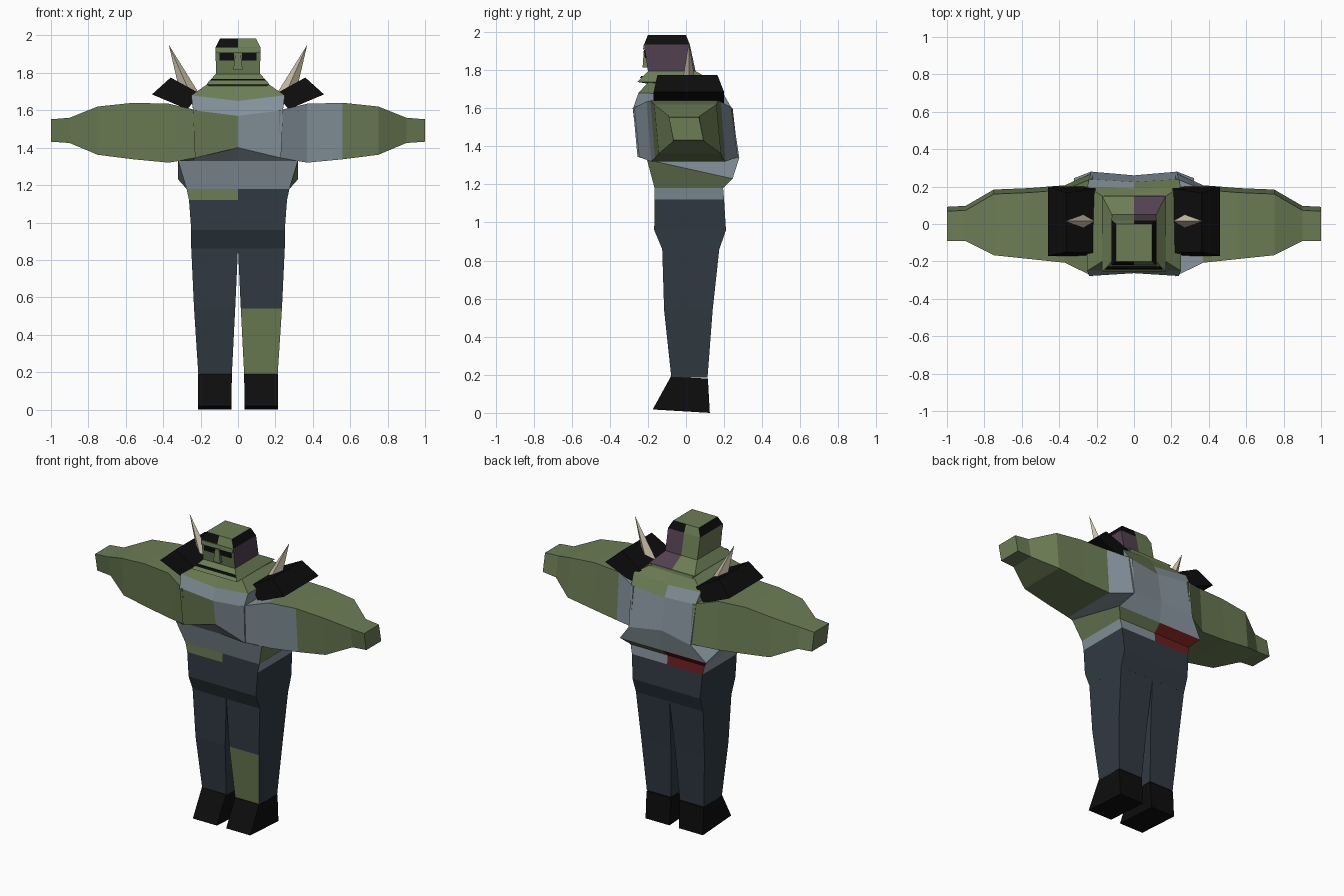
import bpy
import bmesh
from mathutils import Vector

if "Cube" in bpy.data.objects:
    bpy.data.objects.remove(bpy.data.objects["Cube"], do_unlink=True)

COLOURS = {
    "olive_skin": (0.15, 0.205, 0.09),
    "grey_shirt": (0.235, 0.29, 0.33),
    "dark_trousers": (0.03, 0.042, 0.055),
    "black_leather": (0.004, 0.004, 0.004),
    "purple_patch": (0.085, 0.052, 0.083),
    "bone": (0.6, 0.53, 0.39),
    "dark_red": (0.15, 0.013, 0.013),
}
OLIVE, GREY, TROUSERS, BLACK, PURPLE, BONE, RED = range(len(COLOURS))
materials = []
for mat_name, rgb in COLOURS.items():
    m = bpy.data.materials.new(mat_name)
    m.use_nodes = True
    m.diffuse_color = (*rgb, 1)
    shader = m.node_tree.nodes["Principled BSDF"]
    shader.inputs["Base Color"].default_value = (*rgb, 1)
    shader.inputs["Roughness"].default_value = 0.9
    materials.append(m)


def loft(name, rings, rule):
    """Closed skin through equal-sized rings; rule(centre, normal) picks a colour."""
    bm = bmesh.new()
    loops = [[bm.verts.new(p) for p in ring] for ring in rings]
    n = len(loops[0])
    for a, b in zip(loops, loops[1:]):
        for i in range(n):
            j = (i + 1) % n
            bm.faces.new((a[i], a[j], b[j], b[i]))
    bm.faces.new(loops[0])
    bm.faces.new(loops[-1])
    bmesh.ops.recalc_face_normals(bm, faces=bm.faces)
    for f in bm.faces:
        f.material_index = rule(f.calc_center_median(), f.normal)
    mesh = bpy.data.meshes.new(name)
    bm.to_mesh(mesh)
    bm.free()
    for m in materials:
        mesh.materials.append(m)
    obj = bpy.data.objects.new(name, mesh)
    bpy.context.collection.objects.link(obj)
    return obj


def plain(colour):
    return lambda c, n: colour


def body_ring(w, yf, yb, zf, zb=None, dip=0.0, lift_f=0.0, lift_b=0.0):
    """Six points: two sides plus a centre point at front and back."""
    zb = zf if zb is None else zb
    return [(-w, yf, zf), (0, yf + dip, zf + lift_f), (w, yf, zf),
            (w, yb, zb), (0, yb - dip, zb + lift_b), (-w, yb, zb)]


def rect(x0, x1, y0, y1, z0, z1=None):
    """Level or front-to-back tilted rectangle."""
    z1 = z0 if z1 is None else z1
    return [(x0, y0, z0), (x1, y0, z0), (x1, y1, z1), (x0, y1, z1)]


# Torso: hips, belt, waist, chest and shoulder slope
def torso_rule(c, n):
    front, back = c.y < -0.12, c.y > 0.13
    if c.z < 1.12:
        return TROUSERS
    if c.z < 1.18:
        if front:
            return OLIVE if c.x < 0 else TROUSERS
        return RED if back and c.x < 0 else GREY
    if c.z < 1.27:
        if front:
            return GREY
        if c.x > 0:
            return OLIVE
        return RED if back else GREY
    if c.z < 1.38:
        return GREY
    if c.z < 1.56:
        return OLIVE if front and c.x < 0 else GREY
    if c.z < 1.665:
        return OLIVE if back and c.x > 0 else GREY
    return OLIVE


loft("torso", [
    body_ring(0.25, -0.125, 0.175, 0.86),
    body_ring(0.25, -0.167, 0.21, 0.96),
    body_ring(0.262, -0.165, 0.2, 1.12),
    body_ring(0.275, -0.165, 0.195, 1.18),
    body_ring(0.32, -0.205, 0.245, 1.33, 1.23),
    body_ring(0.23, -0.255, 0.28, 1.345, 1.34, 0.02, 0.055, 0.03),
    body_ring(0.24, -0.278, 0.24, 1.6, 1.6, 0.015, -0.03, -0.02),
    body_ring(0.25, -0.25, 0.2, 1.68, 1.67, 0.01, -0.03, -0.02),
    body_ring(0.17, -0.2, 0.15, 1.735, 1.72),
], torso_rule)


# Head: neck, jaw, skull and headband
def head_rule(c, n):
    front, back = c.y < -0.14, c.y > 0
    if n.z > 0.9 or n.z < -0.5:
        return OLIVE
    if c.z > 1.94:
        if front:
            return BLACK if c.x < 0 else OLIVE
        if back or c.y > -0.04:
            return BLACK if c.x > 0 else OLIVE
        return BLACK
    if c.z > 1.8 and c.x > 0 and not front:
        return PURPLE
    if c.z > 1.74 and back and c.x > 0 and n.y > 0.3:
        return PURPLE
    return OLIVE


loft("head", [
    body_ring(0.19, -0.2, 0.16, 1.68),
    body_ring(0.15, -0.195, 0.15, 1.728),
    body_ring(0.17, -0.255, 0.15, 1.738),
    body_ring(0.118, -0.2, 0.05, 1.795),
    body_ring(0.12, -0.22, 0.02, 1.935),
    body_ring(0.095, -0.2, 0.0, 1.985),
], head_rule)

# Face details
loft("mouth", [rect(-0.15, 0.15, -0.244, -0.236, 1.758),
               rect(-0.14, 0.14, -0.235, -0.227, 1.768)], plain(BLACK))
loft("nose", [rect(-0.025, 0.025, -0.228, -0.19, 1.815),
              rect(-0.015, 0.015, -0.222, -0.2, 1.9)], plain(OLIVE))
loft("brow", [rect(-0.115, 0.115, -0.226, -0.2, 1.908),
              rect(-0.118, 0.118, -0.222, -0.2, 1.932)], plain(OLIVE))


# Arms, sleeved only on the left
def arm_rule(c, n):
    if c.x > 0 and (c.x < 0.37 or (c.x < 0.56 and n.y < -0.6)):
        return GREY
    return OLIVE


def arm_ring(x, top, bottom, yf, yb, skew=0.012):
    return [(x, yf - skew, top), (x, yf + skew, bottom),
            (x, yb + skew, bottom), (x, yb - skew, top)]


def leg_rule(c, n):
    return OLIVE if c.x > 0 and c.z < 0.54 and n.y < -0.7 else TROUSERS


for side, s in (("left", 1), ("right", -1)):
    loft(side + "_arm", [
        arm_ring(s * 0.22, 1.6, 1.345, -0.265, 0.26, 0.015),
        arm_ring(s * 0.37, 1.635, 1.32, -0.195, 0.195),
        arm_ring(s * 0.56, 1.64, 1.338, -0.175, 0.18),
        arm_ring(s * 0.75, 1.62, 1.362, -0.155, 0.172),
        arm_ring(s * 0.9, 1.56, 1.425, -0.08, 0.085),
        arm_ring(s * 1.0, 1.552, 1.432, -0.078, 0.08),
    ], arm_rule)

    loft(side + "_leg", [
        rect(0, s * 0.25, -0.125, 0.175, 0.862),
        rect(s * 0.015, s * 0.235, -0.115, 0.14, 0.54),
        rect(s * 0.033, s * 0.212, -0.077, 0.113, 0.185),
    ], leg_rule)

    loft(side + "_boot", [
        rect(s * 0.033, s * 0.213, -0.08, 0.115, 0.19, 0.18),
        rect(s * 0.035, s * 0.213, -0.175, 0.125, 0.018, 0.0),
    ], plain(BLACK))

    # Tilted shoulder pad, wider along its lower edge
    loft(side + "_shoulder_pad", [
        [(s * 0.205, y0, 1.69), (s * 0.36, y1, 1.775),
         (s * 0.46, y2, 1.685), (s * 0.27, y2, 1.605)]
        for y0, y1, y2 in ((-0.155, -0.15, -0.17), (0.19, 0.165, 0.2))
    ], plain(BLACK))

    # Four-sided spike rising from the pad
    tip = Vector((s * 0.37, 0.015, 1.95))
    base = [Vector(p) for p in ((s * 0.205, 0.015, 1.685), (s * 0.26, -0.025, 1.70),
                                (s * 0.32, 0.015, 1.735), (s * 0.26, 0.055, 1.70))]
    loft(side + "_spike", [base, [tip.lerp(p, 0.01) for p in base]], plain(BONE))

    loft(side + "_eye_socket", [
        rect(s * 0.022, s * 0.1, -0.216, -0.208, 1.865),
        rect(s * 0.02, s * 0.1, -0.221, -0.213, 1.907),
    ], plain(BLACK))
